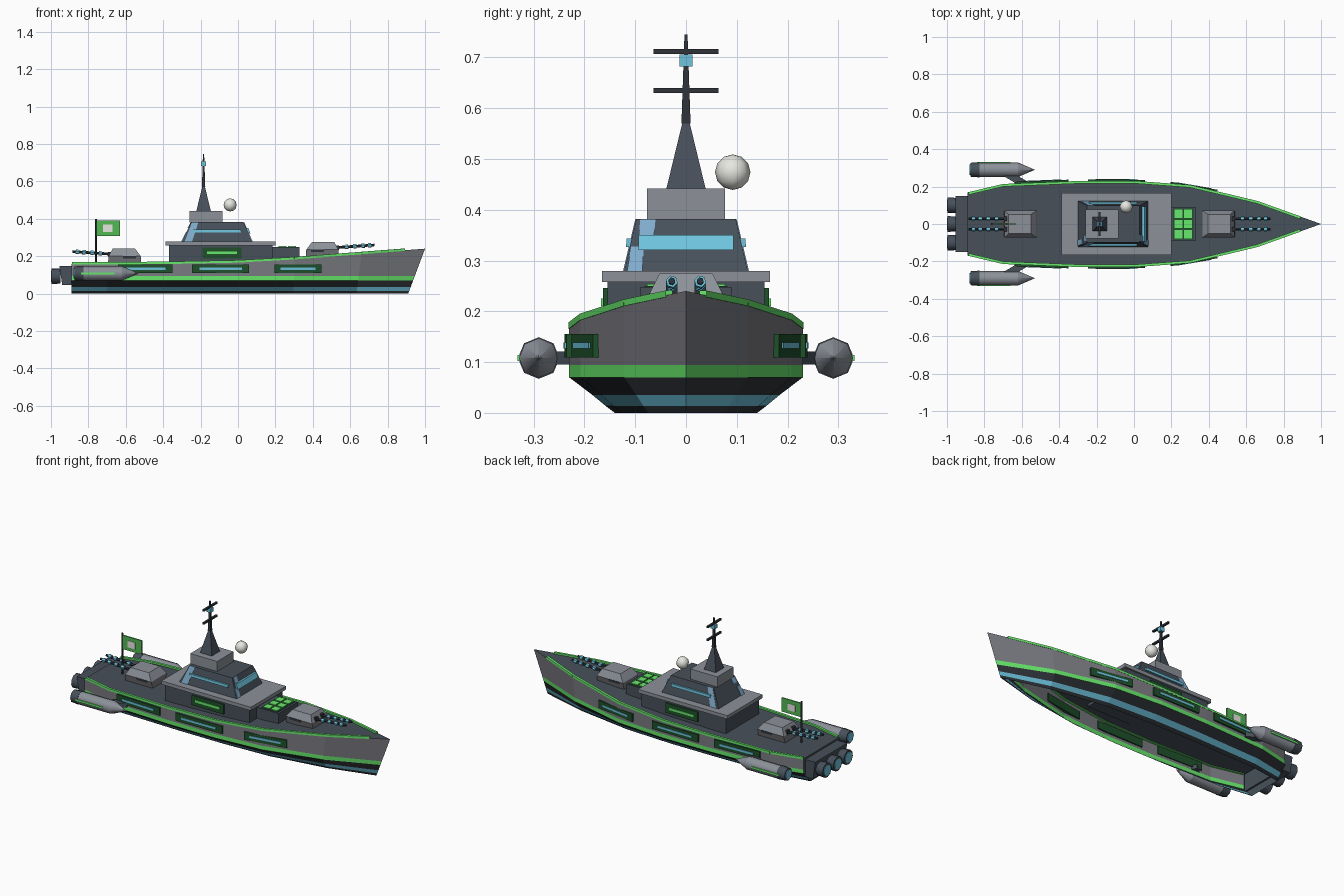
import bpy, bmesh, math
from mathutils import Vector

if "Cube" in bpy.data.objects:
    bpy.data.objects.remove(bpy.data.objects["Cube"])


def mat(name, r, g, b):
    lin = lambda c: ((c / 255 + 0.055) / 1.055) ** 2.4 if c > 10 else c / 3294
    m = bpy.data.materials.new(name)
    m.diffuse_color = (lin(r), lin(g), lin(b), 1)
    m.use_nodes = True
    m.node_tree.nodes["Principled BSDF"].inputs["Base Color"].default_value = m.diffuse_color
    return m


SLATE = mat("slate", 71, 80, 90)
GREY = mat("hull grey", 122, 123, 129)
LIGHT = mat("light grey", 140, 145, 153)
BLACK = mat("near black", 47, 52, 57)
GREEN = mat("green", 82, 184, 84)
BRIGHT = mat("bright green", 106, 236, 110)
DARKGREEN = mat("dark green", 30, 80, 42)
CYAN = mat("cyan", 110, 196, 222)
STEEL = mat("steel blue", 128, 172, 204)
WHITE = mat("off white", 232, 232, 226)


def make(name, verts, faces, mats, idx=None, smooth=False):
    me = bpy.data.meshes.new(name)
    me.from_pydata([tuple(v) for v in verts], [], faces)
    for m in (mats if isinstance(mats, list) else [mats]):
        me.materials.append(m)
    if idx:
        me.polygons.foreach_set("material_index", idx)
    bm = bmesh.new()
    bm.from_mesh(me)
    bmesh.ops.remove_doubles(bm, verts=bm.verts, dist=1e-5)
    bmesh.ops.recalc_face_normals(bm, faces=bm.faces)
    bm.to_mesh(me)
    bm.free()
    if smooth:
        me.polygons.foreach_set("use_smooth", [True] * len(me.polygons))
        me.set_sharp_from_angle(angle=math.radians(50))
    ob = bpy.data.objects.new(name, me)
    bpy.context.collection.objects.link(ob)
    return ob


BOX = [(0, 1, 2, 3), (4, 5, 6, 7), (0, 1, 5, 4), (1, 2, 6, 5), (2, 3, 7, 6), (3, 0, 4, 7)]


def frustum(name, m, b, z0, t, z1):
    """Block from a bottom rectangle (x0,x1,y0,y1) to a top rectangle."""
    v = []
    for (x0, x1, y0, y1), z in ((b, z0), (t, z1)):
        v += [(x0, y0, z), (x1, y0, z), (x1, y1, z), (x0, y1, z)]
    return make(name, v, BOX, m)


def box(name, m, x0, x1, y0, y1, z0, z1):
    return frustum(name, m, (x0, x1, y0, y1), z0, (x0, x1, y0, y1), z1)


def beam(name, m, p, q, w, h):
    """Rectangular bar between two points."""
    p, q = Vector(p), Vector(q)
    d = (q - p).normalized()
    s = Vector((0, 0, 1)).cross(d).normalized()
    u = d.cross(s)
    v = [c + s * w / 2 * a + u * h / 2 * k for c in (p, q)
         for a, k in ((-1, -1), (1, -1), (1, 1), (-1, 1))]
    return make(name, v, BOX, m)


def tube(name, m, p, q, r0, r1, n=8):
    """Smooth-sided cylinder or cone between two points."""
    p, q = Vector(p), Vector(q)
    d = (q - p).normalized()
    s = d.orthogonal().normalized()
    u = d.cross(s)
    ring = [s * math.cos(i * math.tau / n) + u * math.sin(i * math.tau / n) for i in range(n)]
    v = [p + o * r0 for o in ring] + [q + o * max(r1, 1e-4) for o in ring]
    f = [(i, (i + 1) % n, n + (i + 1) % n, n + i) for i in range(n)]
    return make(name, v, f + [tuple(range(n)), tuple(range(n, 2 * n))], m, smooth=True)


# Hull: stations (x, half width, deck height) lofted through colour bands, open underneath
ST = [(-.89, .168, .158), (-.7, .213, .158), (-.3, .229, .163), (0, .23, .169),
      (.3, .208, .186), (.66, .122, .214), (1, 0, .24)]
LEVELS = [(0, .61), (.014, .69), (.035, .8), (.07, 1), (.094, 1), (None, 1)]
verts, faces, idx = [], [], []
N = len(LEVELS)
for x, w, deck in ST:
    for side in (-1, 1):
        for z, k in LEVELS:
            z = deck if z is None else z
            rake = .09 * (1 - z / deck) * max(0, x) ** 3
            verts.append((x - rake, side * w * k, z))
for i in range(len(ST) - 1):
    a, b = i * 2 * N, (i + 1) * 2 * N
    for s in (0, N):
        for j in range(N - 1):
            faces.append((a + s + j, b + s + j, b + s + j + 1, a + s + j + 1))
            idx.append((0, 1, 0, 2, 3)[j])
    faces.append((a + N - 1, b + N - 1, b + 2 * N - 1, a + 2 * N - 1))
    idx.append(4)
for j in range(N - 1):
    faces.append((j, j + 1, N + j + 1, N + j))
    idx.append(4)
make("hull", verts, faces, [BLACK, CYAN, BRIGHT, GREY, SLATE], idx)


def at(x):
    """Half width and deck height of the hull at x."""
    for (a, w0, d0), (b, w1, d1) in zip(ST, ST[1:]):
        if x <= b:
            t = (x - a) / (b - a)
            return w0 + (w1 - w0) * t, d0 + (d1 - d0) * t


for s in (-1, 1):
    # Bright gunwale trim along the deck edge
    xs = [-.885, -.7, -.3, 0, .3, .66, .89]
    for a, b in zip(xs, xs[1:]):
        (wa, da), (wb, db) = at(a), at(b)
        beam("gunwale_trim", BRIGHT, (a, s * (wa - .006), da + .003), (b, s * (wb - .006), db + .003), .014, .013)
    # Hull side windows
    for a, b in ((-.64, -.35), (-.245, .06), (.195, .445)):
        pa, pb = Vector((a, s * (at(a)[0] + .002), .132)), Vector((b, s * (at(b)[0] + .002), .132))
        beam("window_plate", DARKGREEN, pa, pb, .016, .046)
        o = Vector((0, s * .006, .001))
        beam("window_strip", CYAN, pa.lerp(pb, .13) + o, pa.lerp(pb, .87) + o, .01, .012)
    # Side pods with nose cone, stripe and strut
    y, z = s * .29, .108
    tube("pod_body", LIGHT, (-.83, y, z), (-.62, y, z), .039, .039)
    tube("pod_nose", LIGHT, (-.62, y, z), (-.53, y, z), .039, 0)
    tube("pod_nozzle", SLATE, (-.875, y, z), (-.825, y, z), .037, .041)
    tube("pod_glow", CYAN, (-.879, y, z), (-.872, y, z), .028, .028)
    box("pod_stripe", BRIGHT, -.84, -.66, y + s * .037 - .005, y + s * .037 + .005, z - .006, z + .006)
    beam("pod_strut", SLATE, (-.69, s * .275, z), (-.58, s * .21, z), .04, .026)
    # Deckhouse side panel
    box("deckhouse_panel", DARKGREEN, -.19, .02, s * .157 - .006, s * .157 + .006, .187, .246)
    box("deckhouse_strip", BRIGHT, -.165, -.005, s * .162 - .005, s * .162 + .005, .211, .225)

# Stern engines
frustum("engine_block", SLATE, (-.94, -.88, -.15, .15), .045, (-.955, -.88, -.15, .15), .148)
for y in (-.1, 0, .1):
    tube("engine_nozzle", SLATE, (-.997, y, .093), (-.95, y, .093), .043, .04, 10)
    tube("engine_glow", CYAN, (-1, y, .093), (-.994, y, .093), .032, .032, 10)

# Deckhouse, platform and bridge
box("deckhouse", SLATE, -.37, .185, -.155, .155, .163, .26)
box("platform", LIGHT, -.388, .2, -.165, .165, .258, .279)
frustum("bridge", SLATE, (-.3, .075, -.122, .122), .278, (-.25, .03, -.098, .098), .382)
frustum("bridge_front_window", CYAN, (0, .067, -.094, .094), .321, (0, .055, -.094, .094), .35)
frustum("bridge_side_windows", CYAN, (-.24, .015, -.118, .118), .327, (-.24, .015, -.117, .117), .343)
frustum("side_patch", STEEL, (-.285, -.245, -.124, .124), .279, (-.246, -.212, -.1, .1), .381)
frustum("end_patch_low", STEEL, (-.303, .078, -.116, -.086), .279, (-.279, .056, -.108, -.083), .328)
frustum("end_patch_high", STEEL, (-.27, .047, -.093, -.063), .35, (-.253, .033, -.09, -.06), .381)
box("upper_block", LIGHT, -.26, -.083, -.077, .077, .38, .442)

# Mast
mx = -.184


def sq(r):
    return (mx - r, mx + r, -r, r)


frustum("mast_base", SLATE, sq(.039), .44, sq(.007), .572)
frustum("mast_pole", BLACK, sq(.009), .57, sq(.003), .745)
for z in (.635, .712):
    box("mast_crossbar", BLACK, mx - .006, mx + .006, -.064, .064, z - .005, z + .005)
box("mast_light", CYAN, mx - .013, mx + .013, -.013, .013, .682, .706)

# Radar dome
bm = bmesh.new()
bmesh.ops.create_uvsphere(bm, u_segments=8, v_segments=6, radius=.035)
for f in bm.faces:
    f.smooth = True
me = bpy.data.meshes.new("radar_dome")
bm.to_mesh(me)
bm.free()
me.materials.append(WHITE)
dome = bpy.data.objects.new("radar_dome", me)
dome.location = (-.042, .092, .474)
bpy.context.collection.objects.link(dome)

# Missile hatch with bright cells
box("hatch_box", SLATE, .18, .33, -.09, .09, .182, .248)
box("hatch_lid", DARKGREEN, .208, .318, -.082, .082, .244, .25)
for x in (.238, .288):
    for y in (-.055, 0, .055):
        box("hatch_cell", BRIGHT, x - .021, x + .021, y - .022, y + .022, .247, .254)

# Gun turrets: fore one faces the bow, aft one faces the stern
for cx, d, z in ((.45, 1, .195), (-.605, -1, .16)):
    def X(a, b):
        return tuple(sorted((cx + d * a, cx + d * b)))
    frustum("turret_base", GREY, X(-.087, .09) + (-.062, .062), z, X(-.085, .087) + (-.072, .072), z + .04)
    frustum("turret_top", LIGHT, X(-.085, .087) + (-.072, .072), z + .04, X(-.055, .065) + (-.052, .052), z + .08)
    box("turret_slot", BLACK, *X(-.06, .01), -.073, .073, z + .028, z + .041)
    for y in (-.028, .028):
        p, q = Vector((cx + d * .06, y, z + .05)), Vector((cx + d * .28, y, z + .065))
        tube("gun_barrel", BLACK, p, q, .008, .007, 6)
        box("gun_port", BLACK, *X(.07, .09), y - .011, y + .011, z + .038, z + .062)
        for t in (.32, .52, .72, .88):
            tube("gun_coil", CYAN, p.lerp(q, t - .04), p.lerp(q, t + .04), .012, .012, 6)

# Ensign on its staff
tube("flag_staff", BLACK, (-.76, 0, .15), (-.76, 0, .4), .006, .006, 6)
box("flag", GREEN, -.757, -.632, -.004, .004, .308, .39)
box("flag_patch", WHITE, -.722, -.672, -.006, .006, .328, .368)
